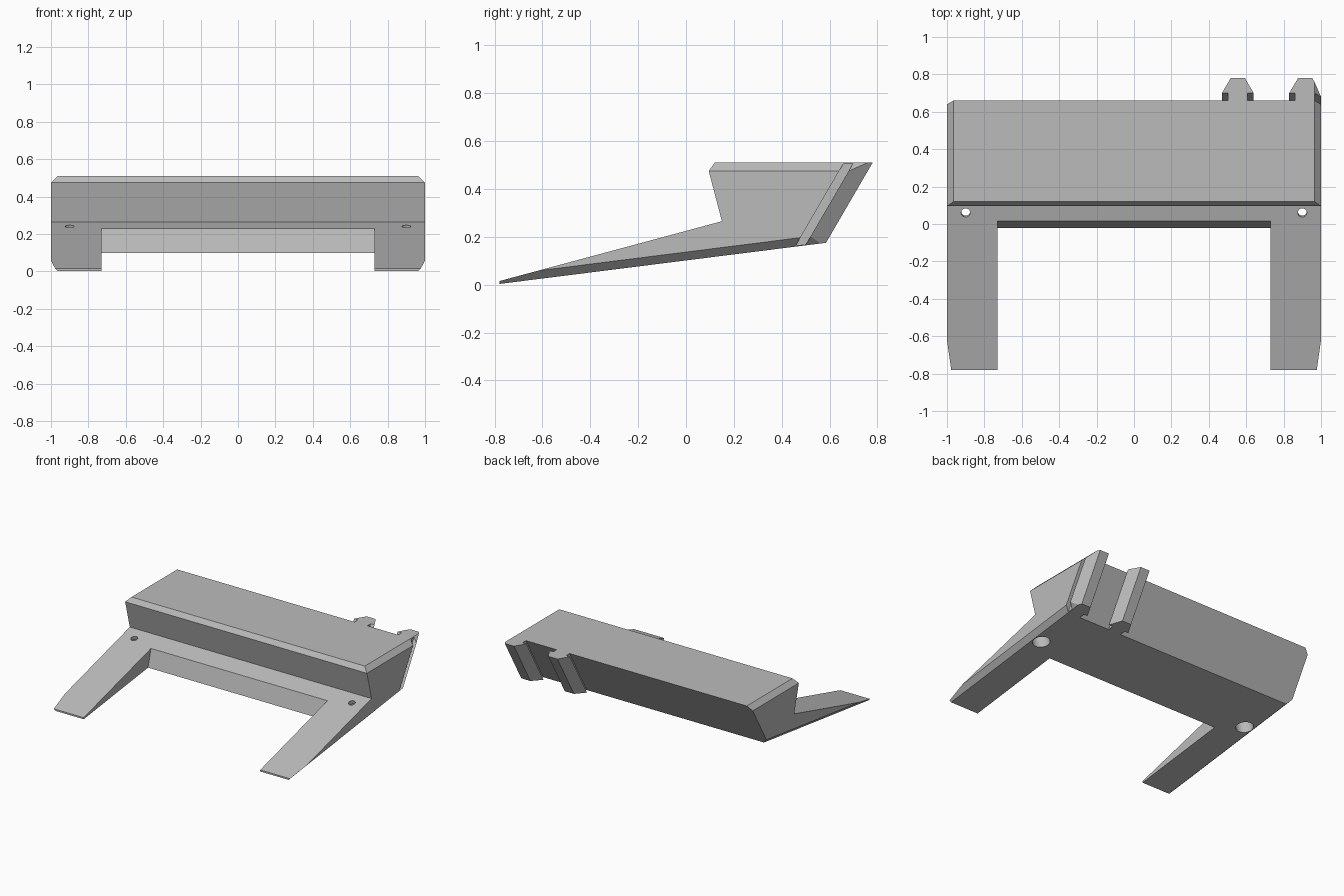
import bpy, bmesh, math
from mathutils import Vector, Matrix

cube = bpy.data.objects.get("Cube")
if cube:
    bpy.data.objects.remove(cube, do_unlink=True)

gray = bpy.data.materials.new("plain gray")
gray.use_nodes = True
gray.diffuse_color = (0.5, 0.5, 0.5, 1)
gray.node_tree.nodes["Principled BSDF"].inputs["Base Color"].default_value = (0.5, 0.5, 0.5, 1)

TOP = 0.51       # height of the top face
BEVEL = 0.035    # size of the end bevels
TIP_Y = -0.78    # front end of the legs
RISE = 0.126     # slope of the underside
LEAN = 0.582     # slope of the back


def underside(y):
    return 0.003 + RISE * (y - TIP_Y)


def prism(points, along):
    """Solid made by sweeping a closed outline along a vector."""
    bm = bmesh.new()
    face = bm.faces.new([bm.verts.new(p) for p in points])
    swept = bmesh.ops.extrude_face_region(bm, geom=[face], use_keep_orig=True)["geom"]
    bmesh.ops.translate(bm, vec=along,
                        verts=[v for v in swept if isinstance(v, bmesh.types.BMVert)])
    bmesh.ops.recalc_face_normals(bm, faces=bm.faces)
    return bm


def slice_off(bm, point, normal):
    """Remove what lies beyond a plane and cap the cut."""
    geom = bm.verts[:] + bm.edges[:] + bm.faces[:]
    cut = bmesh.ops.bisect_plane(bm, geom=geom, dist=1e-5, plane_co=point,
                                 plane_no=Vector(normal).normalized(), clear_outer=True)
    edges = [e for e in cut["geom_cut"] if isinstance(e, bmesh.types.BMEdge) and e.is_boundary]
    if edges:
        bmesh.ops.holes_fill(bm, edges=edges, sides=0)


def bevel_end(bm, side):
    """Bevel the top and bottom edges of one end."""
    x = side * (1 - BEVEL)
    slice_off(bm, (x, 0, TOP), (side, 0, 1))
    slice_off(bm, (x, 0, underside(0)), (side, RISE, -1))


def finish(bm, name):
    bmesh.ops.recalc_face_normals(bm, faces=bm.faces)
    mesh = bpy.data.meshes.new(name)
    bm.to_mesh(mesh)
    bm.free()
    mesh.materials.append(gray)
    obj = bpy.data.objects.new(name, mesh)
    bpy.context.collection.objects.link(obj)
    return obj


def carve(obj, bm):
    """Subtract a solid from an object."""
    cutter = finish(bm, "cutter")
    cutter.hide_render = True
    mod = obj.modifiers.new("cut", "BOOLEAN")
    mod.operation, mod.solver, mod.object = "DIFFERENCE", "EXACT", cutter
    bpy.context.view_layer.objects.active = obj
    bpy.ops.object.modifier_apply(modifier=mod.name)
    bpy.data.objects.remove(cutter, do_unlink=True)


# Body and legs: one wedge profile swept across the width
back_low = 0.456
profile = [(TIP_Y, underside(TIP_Y)), (TIP_Y, 0.015), (0.15, 0.265), (0.095, 0.475),
           (0.12, TOP), (0.66, TOP), (back_low, underside(back_low))]
bm = prism([(-1, y, z) for y, z in profile], (2, 0, 0))
for side in (-1, 1):
    bevel_end(bm, side)
body = finish(bm, "body_with_legs")

# Opening between the legs, with a tilted rear wall
opening = [(-1, -0.1), (-0.074, -0.1), (0.034, 0.3), (-1, 0.3)]
carve(body, prism([(-0.73, y, z) for y, z in opening], (1.46, 0, 0)))

# Screw holes square to the sloped deck, with a wide bore below
deck_tilt = Matrix.Rotation(math.atan(0.25 / 0.93), 4, "X")
for side in (-1, 1):
    place = Matrix.Translation((side * 0.9, 0.06, 0.241)) @ deck_tilt
    for radius, top, bottom in ((0.024, 0.05, -0.3), (0.06, -0.03, -0.3)):
        bm = bmesh.new()
        bmesh.ops.create_cone(bm, cap_ends=True, segments=32, radius1=radius, radius2=radius,
                              depth=top - bottom,
                              matrix=place @ Matrix.Translation((0, 0, (top + bottom) / 2)))
        carve(body, bm)

# Hooked rails running down the leaning back
half = [(0.053, 0.66), (0.053, 0.70), (0.085, 0.70), (0.038, 0.78)]
for name, x in (("inner_rail", 0.555), ("outer_rail", 0.915)):
    outline = [(x + w, y, TOP) for w, y in half] + [(x - w, y, TOP) for w, y in reversed(half)]
    bm = prism(outline, Vector((0, -LEAN, -1)) * 0.45)
    slice_off(bm, (0, 0, underside(0)), (0, RISE, -1))
    bevel_end(bm, 1)
    finish(bm, name)
